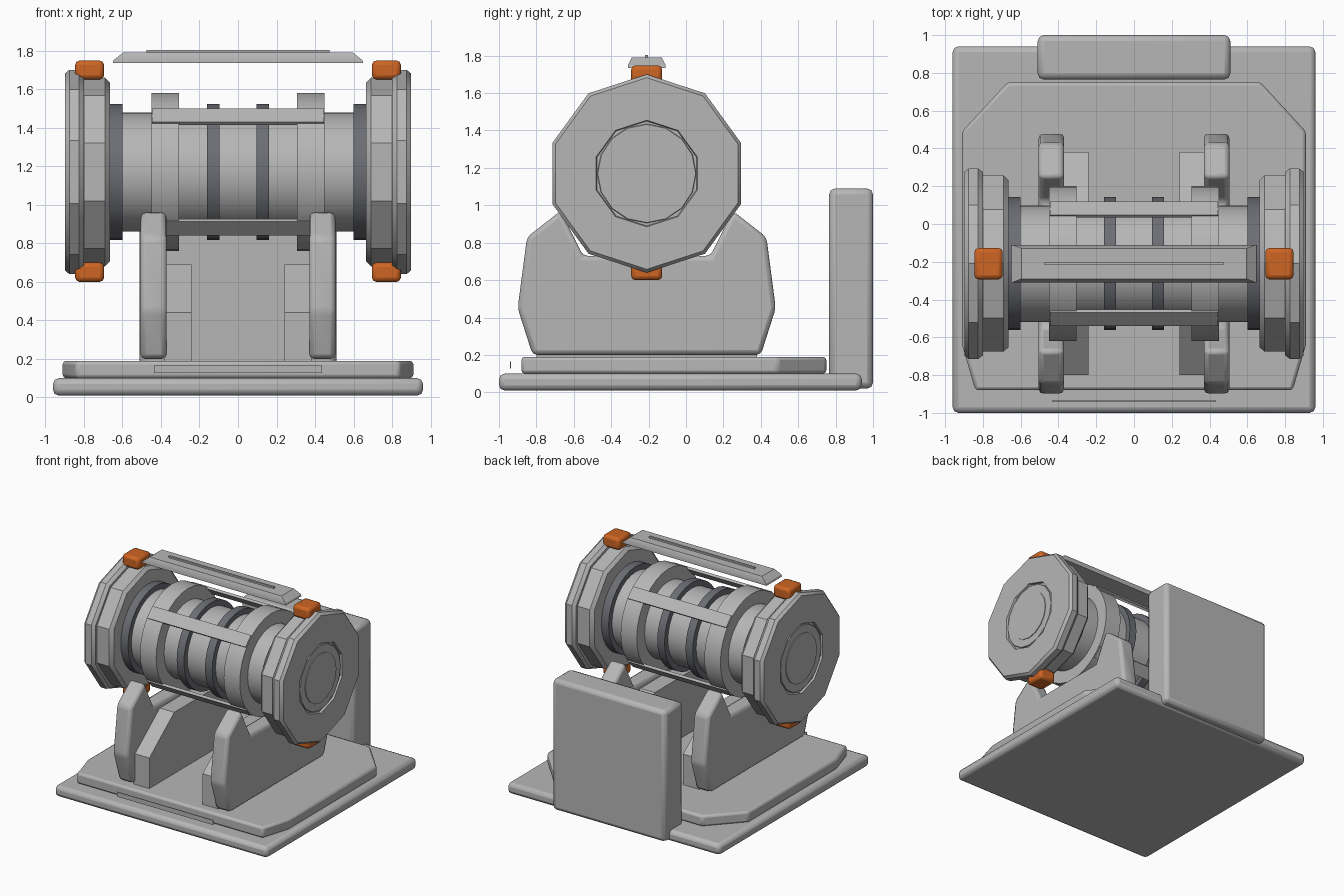
import bpy, bmesh, math
from mathutils import Vector

if "Cube" in bpy.data.objects:
    bpy.data.objects.remove(bpy.data.objects["Cube"])


def material(name, rgb):
    m = bpy.data.materials.new(name)
    m.diffuse_color = (*rgb, 1.0)
    m.use_nodes = True
    m.node_tree.nodes["Principled BSDF"].inputs["Base Color"].default_value = m.diffuse_color
    return m


GREY = material("light_grey", (0.47, 0.47, 0.47))
DARK = material("dark_steel", (0.15, 0.155, 0.175))
ORANGE = material("orange", (0.62, 0.13, 0.017))

AY, AZ = -0.21, 1.17  # drum axis, running along x


def finish(name, bm, mat, bevel=0.0, segments=2):
    bmesh.ops.recalc_face_normals(bm, faces=bm.faces)
    me = bpy.data.meshes.new(name)
    bm.to_mesh(me)
    bm.free()
    me.materials.append(mat)
    ob = bpy.data.objects.new(name, me)
    bpy.context.collection.objects.link(ob)
    bpy.ops.object.select_all(action='DESELECT')
    ob.select_set(True)
    bpy.context.view_layer.objects.active = ob
    bpy.ops.object.shade_smooth_by_angle(angle=math.radians(30))
    if bevel:
        mod = ob.modifiers.new("bevel", 'BEVEL')
        mod.width, mod.segments = bevel, segments
        mod.limit_method, mod.angle_limit = 'ANGLE', math.radians(25)
    return ob


def prism(name, outline, axis, lo, hi, mat, bevel=0.0, segments=2):
    """Extrude a 2D outline along x, y or z between lo and hi."""
    place = {'x': lambda u, v, w: (w, u, v),
             'y': lambda u, v, w: (u, w, v),
             'z': lambda u, v, w: (u, v, w)}[axis]
    bm = bmesh.new()
    face = bm.faces.new([bm.verts.new(place(u, v, lo)) for u, v in outline])
    ext = bmesh.ops.extrude_face_region(bm, geom=[face])
    moved = [g for g in ext['geom'] if isinstance(g, bmesh.types.BMVert)]
    bmesh.ops.translate(bm, verts=moved, vec=Vector(place(0, 0, hi - lo)))
    return finish(name, bm, mat, bevel, segments)


def box(name, x0, x1, y0, y1, z0, z1, mat, bevel=0.0, segments=2):
    return prism(name, [(x0, y0), (x1, y0), (x1, y1), (x0, y1)],
                 'z', z0, z1, mat, bevel, segments)


def lathe(name, profile, sides, mat):
    """Turn (x, radius) points about the drum axis, one corner pointing up."""
    bm = bmesh.new()
    rings = []
    for x, r in profile:
        rings.append([bm.verts.new((x, AY + r * math.sin(math.tau * k / sides),
                                    AZ + r * math.cos(math.tau * k / sides)))
                      for k in range(sides)])
    for a, b in zip(rings, rings[1:]):
        for k in range(sides):
            j = (k + 1) % sides
            bm.faces.new((a[k], a[j], b[j], b[k]))
    bm.faces.new(rings[0])
    bm.faces.new(rings[-1])
    return finish(name, bm, mat)


# Base plates and front strip
box("base_plate", -0.96, 0.96, -1.0, 0.94, 0.01, 0.10, GREY, 0.03)
half = [(0.84, -0.88), (0.91, -0.64), (0.91, 0.49), (0.67, 0.75)]
deck = half + [(-x, y) for x, y in reversed(half)]
prism("upper_deck", deck, 'z', 0.10, 0.19, GREY, 0.018)
box("front_strip", -0.435, 0.435, -0.942, -0.935, 0.127, 0.165, GREY)

# Upright box at the back
box("rear_cabinet", -0.51, 0.51, 0.765, 1.0, 0.02, 1.09, GREY, 0.032)

# Drum core
lathe("drum_core", [(-0.68, 0.308), (0.68, 0.308)], 32, GREY)

# Top bar with sloping ends and sides
bm = bmesh.new()
levels = [(1.735, 0.65, 0.10), (1.75, 0.645, 0.10), (1.79, 0.595, 0.08)]
loops = [[bm.verts.new((sx * hx, AY + sy * hy, z))
          for sx, sy in ((-1, -1), (1, -1), (1, 1), (-1, 1))]
         for z, hx, hy in levels]
for a, b in zip(loops, loops[1:]):
    for k in range(4):
        j = (k + 1) % 4
        bm.faces.new((a[k], a[j], b[j], b[k]))
bm.faces.new(loops[0])
bm.faces.new(loops[-1])
finish("top_bar", bm, GREY)
box("top_bar_ridge", -0.475, 0.475, AY - 0.008, AY + 0.008, 1.785, 1.803, GREY)

# Side profiles (y, z), mirrored about the drum axis
cradle_half = [(0.61, 0.20), (0.69, 0.45), (0.64, 0.83), (0.46, 0.97), (0.34, 0.73)]
brace_half = [(0.59, 0.19), (0.59, 0.44), (0.27, 0.69)]


def symmetric(pts):
    return [(AY + d, z) for d, z in pts] + [(AY - d, z) for d, z in reversed(pts)]


for s, side in ((-1, "left"), (1, "right")):
    def span(a, b):
        return sorted((s * a, s * b))

    # Cradle and inner brace
    prism(side + "_cradle", symmetric(cradle_half), 'x', *span(0.37, 0.505), GREY, 0.025)
    prism(side + "_brace", symmetric(brace_half), 'x', *span(0.24, 0.385), GREY)

    # Rings around the drum
    for name, a, b, r, mat in (("_drum_ring", 0.305, 0.45, 0.41, GREY),
                               ("_dark_band", 0.095, 0.16, 0.352, DARK),
                               ("_dark_collar", 0.60, 0.67, 0.352, DARK)):
        lathe(side + name, [(x, r) for x in span(a, b)], 32, mat)

    # Ten-sided stepped end wheel with recessed face, and hub
    wheel = [(0.665, 0.465), (0.69, 0.49), (0.80, 0.49), (0.80, 0.51), (0.825, 0.53),
             (0.875, 0.53), (0.897, 0.512), (0.897, 0.285), (0.88, 0.28)]
    lathe(side + "_end_wheel", [(s * x, r) for x, r in wheel], 10, GREY)
    lathe(side + "_hub_ring", [(s * 0.87, 0.268), (s * 0.89, 0.262)], 16, GREY)
    lathe(side + "_hub_cap", [(s * 0.88, 0.2), (s * 0.896, 0.2)], 16, GREY)

    # Orange clips above and below each wheel
    for end, z0, z1 in (("upper", 1.65, 1.748), ("lower", 0.60, 0.70)):
        box(f"{side}_{end}_clip", *span(0.695, 0.845), AY - 0.083, AY + 0.083,
            z0, z1, ORANGE, 0.022)

# Four diagonal slats lying on the drum
for i in range(4):
    t = math.radians(45 + 90 * i)
    out = Vector((math.cos(t), math.sin(t)))
    along = Vector((-out.y, out.x))
    centre = Vector((AY, AZ)) + out * 0.405
    slat = [tuple(centre + along * u * 0.05 + out * v * 0.01)
            for u, v in ((-1, -1), (1, -1), (1, 1), (-1, 1))]
    prism(f"drum_slat_{i + 1}", slat, 'x', -0.445, 0.445, GREY)
